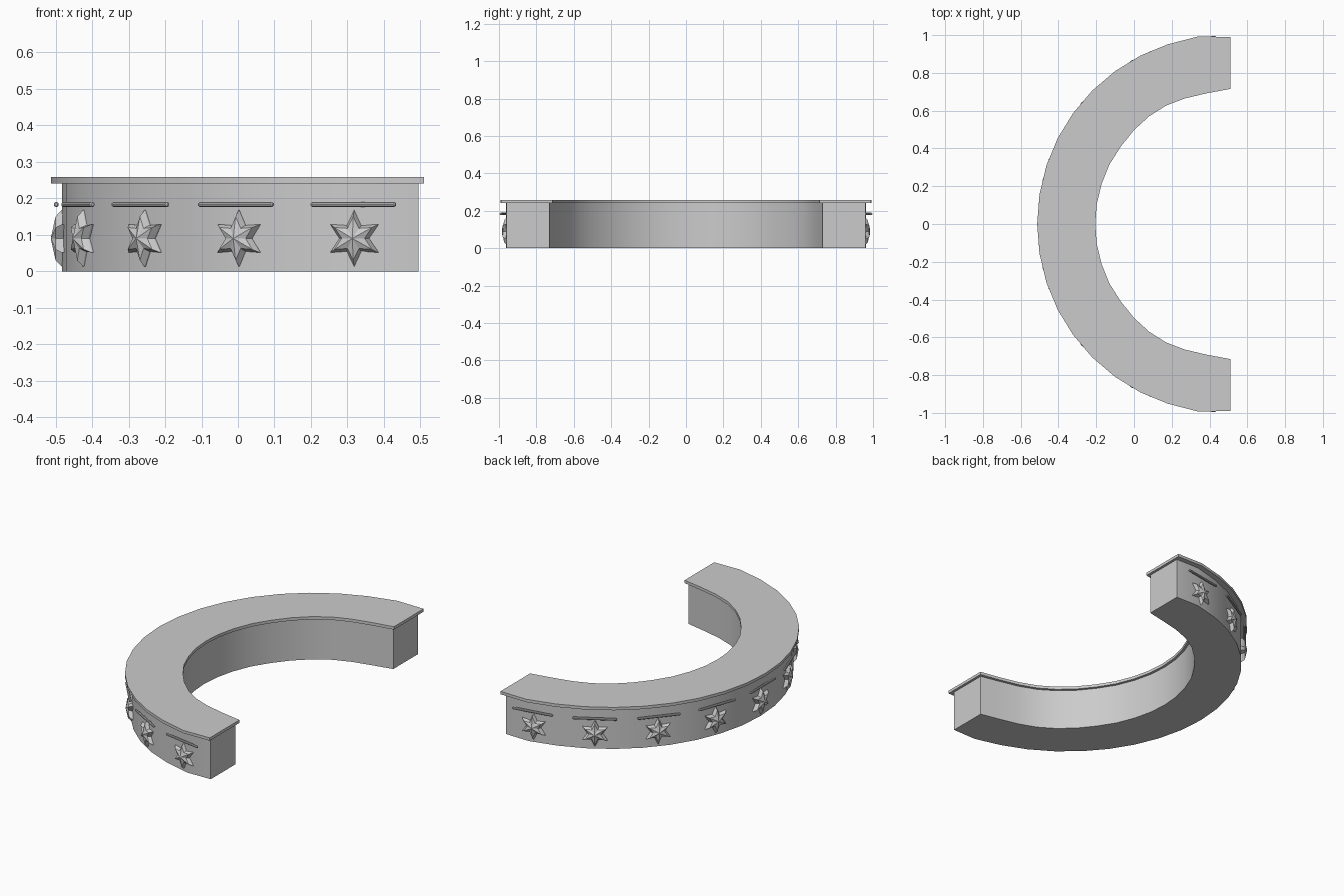
import bpy, bmesh, math
from mathutils import Matrix, Vector

if "Cube" in bpy.data.objects:
    bpy.data.objects.remove(bpy.data.objects["Cube"])

CX = 0.487  # centre of the half ring

# Half outlines from the middle (y = 0) to the open end of the ring
outer = [(CX - math.cos(math.radians(9 * k)), math.sin(math.radians(9 * k))) for k in range(9)]
outer += [(0.34, 0.993), (0.51, 0.99)]
inner = [(-0.205, 0), (-0.197, 0.105), (-0.172, 0.21), (-0.13, 0.315), (-0.07, 0.41),
         (0, 0.497), (0.08, 0.57), (0.17, 0.627), (0.27, 0.665), (0.39, 0.693), (0.51, 0.715)]


def finish(name, bm, smooth=False):
    bmesh.ops.recalc_face_normals(bm, faces=bm.faces[:])
    me = bpy.data.meshes.new(name)
    bm.to_mesh(me)
    bm.free()
    ob = bpy.data.objects.new(name, me)
    bpy.context.collection.objects.link(ob)
    if smooth:
        bpy.context.view_layer.objects.active = ob
        ob.select_set(True)
        bpy.ops.object.shade_smooth_by_angle(angle=math.radians(30))
        ob.select_set(False)
    return ob


def mirrored(half, s, end_x):
    pts = [(CX + (x - CX) * s, y * s) for x, y in half]
    pts[-1] = (end_x, pts[-1][1])
    return [(x, -y) for x, y in reversed(pts[1:])] + pts


def arc_block(name, so, si, end_x, z0, z1):
    bm = bmesh.new()
    rings = []
    for o, i in zip(mirrored(outer, so, end_x), mirrored(inner, si, end_x)):
        rings.append([bm.verts.new((*p, z)) for p, z in ((o, z0), (o, z1), (i, z1), (i, z0))])
    for a, b in zip(rings, rings[1:]):
        for j in range(4):
            bm.faces.new((a[j], a[(j + 1) % 4], b[(j + 1) % 4], b[j]))
    bm.faces.new(rings[0])
    bm.faces.new(rings[-1])
    return finish(name, bm, True)


# Counter body and overhanging top slab
arc_block("counter_body", 0.969, 1.022, 0.495, 0, 0.242)
arc_block("counter_top", 1.0, 1.0, 0.51, 0.241, 0.258)


def frame(angle, radius, z):
    # local x = along the wall, local y = up, local z = outward
    out = Vector((-math.sin(angle), -math.cos(angle), 0))
    up = Vector((0, 0, 1))
    m = Matrix((up.cross(out), up, out)).transposed().to_4x4()
    return Matrix.Translation(Vector((CX, 0, z)) + out * radius) @ m


def star(name, m):
    bm = bmesh.new()
    loops = []
    for r, h in ((0.0775, -0.02), (0.0775, 0.004), (0.060, 0.021)):
        loops.append([bm.verts.new((math.sin(k * math.pi / 6) * r * (0.53 if k % 2 else 1),
                                    math.cos(k * math.pi / 6) * r * (0.53 if k % 2 else 1), h))
                      for k in range(12)])
    apex = bm.verts.new((0, 0, 0.034))
    for k in range(12):
        n = (k + 1) % 12
        for a, b in zip(loops, loops[1:]):
            bm.faces.new((a[k], a[n], b[n], b[k]))
        bm.faces.new((loops[-1][k], loops[-1][n], apex))
    bm.faces.new(loops[0])
    bm.transform(m)
    finish(name, bm)


def bar(name, m):
    # thin rod with rounded ends
    bm = bmesh.new()
    rings = []
    for x, r in ((-0.118, 0.004), (-0.114, 0.007), (0.114, 0.007), (0.118, 0.004)):
        rings.append([bm.verts.new((x, r * math.sin(k * math.pi / 5), r * math.cos(k * math.pi / 5)))
                      for k in range(10)])
    for a, b in zip(rings, rings[1:]):
        for k in range(10):
            n = (k + 1) % 10
            bm.faces.new((a[k], a[n], b[n], b[k]))
    bm.faces.new(rings[0])
    bm.faces.new(rings[-1])
    bm.transform(m)
    finish(name, bm, True)


# Nine stars with a rod above each, every 20 degrees around the outside
for i in range(9):
    ang = math.radians(10 + 20 * i)
    star(f"star_{i + 1}", frame(ang, 0.966, 0.09))
    bar(f"trim_rod_{i + 1}", frame(ang, 0.985, 0.183))
